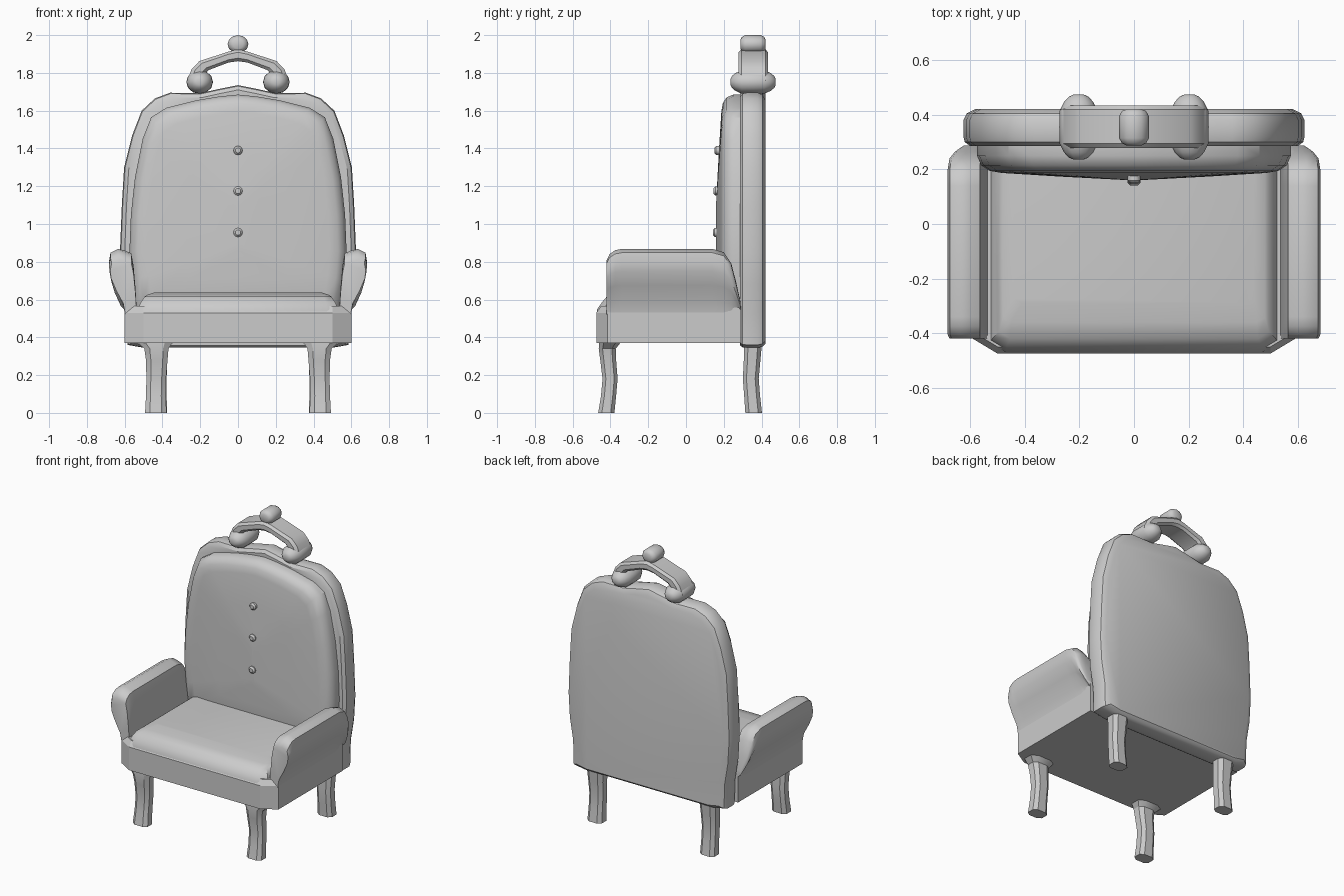
import bpy, bmesh, math
from mathutils import Vector


def loft(name, rings, mirror=False, angle=35, closed=False):
    """Skin a list of equal-length point loops and cap both ends."""
    bm = bmesh.new()
    vs = [[bm.verts.new(p) for p in r] for r in rings]
    n = len(vs[0])
    for a, b in zip(vs, vs[1:]):
        for i in range(n):
            j = (i + 1) % n
            bm.faces.new((a[i], a[j], b[j], b[i]))
    bm.faces.new(vs[0])
    bm.faces.new(vs[-1])
    bmesh.ops.recalc_face_normals(bm, faces=bm.faces)
    me = bpy.data.meshes.new(name)
    bm.to_mesh(me)
    bm.free()
    ob = bpy.data.objects.new(name, me)
    bpy.context.collection.objects.link(ob)
    if mirror:
        ob.modifiers.new("Mirror", 'MIRROR').use_mirror_merge = False
    bpy.ops.object.select_all(action='DESELECT')
    ob.select_set(True)
    bpy.context.view_layer.objects.active = ob
    bpy.ops.object.shade_smooth_by_angle(angle=math.radians(angle))
    return ob


def symmetric(half):
    """Complete a right-hand half outline, from top centre to bottom."""
    return half + [(-x, z) for x, z in reversed(half) if x > 0]


def panel_ring(outline, y, inset, cz):
    """Outline in the xz plane at depth y, drawn in towards (0, cz)."""
    w = max(x for x, z in outline)
    h = max(z for x, z in outline) - cz
    return [(x * (1 - inset / w), y, cz + (z - cz) * (1 - inset / h)) for x, z in outline]


# Back frame
frame = symmetric([(0, 1.735), (0.1, 1.715), (0.2, 1.693), (0.36, 1.695), (0.44, 1.665), (0.51, 1.6),
                   (0.56, 1.47), (0.603, 1.3), (0.615, 1.1), (0.625, 0.85), (0.615, 0.68),
                   (0.59, 0.53), (0.585, 0.36), (0.5, 0.345)])
loft("back_frame", [panel_ring(frame, y, d, 0.8) for y, d in
                    [(0.285, 0.025), (0.30, 0.005), (0.32, 0), (0.38, 0), (0.405, 0.012), (0.422, 0.045)]])

# Padded back
pad = symmetric([(0, 1.685), (0.1, 1.675), (0.22, 1.655), (0.38, 1.615), (0.46, 1.565), (0.505, 1.45),
                 (0.545, 1.25), (0.567, 1.05), (0.575, 0.85), (0.562, 0.7), (0.54, 0.54)])
loft("back_cushion", [panel_ring(pad, y, d, 0.95) for y, d in
                      [(0.30, 0), (0.25, 0), (0.215, 0.015), (0.195, 0.045), (0.187, 0.09),
                       (0.174, 0.3), (0.166, 0.45), (0.16, 0.565)]])

# Buttons
for row, z in enumerate((0.955, 1.175, 1.39)):
    for col, x in enumerate((-0.305, 0, 0.305)):
        y0 = 0.142 + (0.037 if x else 0) + 0.004 * row
        prof = [(0.22, 0.022), (y0 + 0.01, 0.024), (y0, 0.014)]
        loft(f"button_{row}_{col}", [[(x + r * math.cos(k * math.pi / 6), y, z + r * math.sin(k * math.pi / 6))
                                      for k in range(12)] for y, r in prof])


# Seat base and seat cushion
def seat_ring(z, w, front, back, c, sag=0.0):
    return [(-w, back, z), (-w, front + c * 0.6, z), (-w + c, front, z),
            (w - c, front, z), (w, front + c * 0.6, z), (w, back, z)]


loft("seat_base", [seat_ring(0.37, 0.60, -0.475, 0.29, 0.10), seat_ring(0.53, 0.60, -0.475, 0.29, 0.10),
                   seat_ring(0.565, 0.60, -0.45, 0.29, 0.10)], angle=25)
loft("seat_cushion", [seat_ring(z, w, f, 0.28, c) for z, w, f, c in
                      [(0.5, 0.53, -0.472, 0.06), (0.55, 0.53, -0.47, 0.06), (0.585, 0.515, -0.445, 0.05),
                       (0.615, 0.495, -0.42, 0.04), (0.625, 0.48, -0.36, 0.03), (0.638, 0.44, -0.29, 0.03)]],
     angle=40)

# Arms: one cross-section lofted front to back, lowered at both ends
arm = [(0.535, 0.52), (0.542, 0.65), (0.553, 0.78), (0.565, 0.845), (0.60, 0.86), (0.635, 0.868),
       (0.675, 0.848), (0.683, 0.80), (0.678, 0.75), (0.65, 0.675), (0.61, 0.59), (0.598, 0.52)]
stations = [(-0.42, 0.83, 0.95), (-0.405, 0.92, 1), (-0.375, 0.98, 1), (-0.34, 1, 1), (0.14, 1, 1),
            (0.20, 0.95, 1), (0.24, 0.78, 0.95), (0.265, 0.5, 0.8), (0.288, 0.2, 0.55)]
loft("armrest", [[(0.55 + (x - 0.55) * sx, y, 0.52 + (z - 0.52) * sz) for x, z in arm]
                 for y, sz, sx in stations], mirror=True, angle=40)


# Legs: octagonal, gently curved, flared at the top
def leg(name, path, mirror=True):
    rings = []
    for x, y, z, rx, ry in path:
        a, b = rx * 0.55, ry * 0.55
        rings.append([(x + dx, y + dy, z) for dx, dy in
                      [(-rx, -b), (-a, -ry), (a, -ry), (rx, -b), (rx, b), (a, ry), (-a, ry), (-rx, b)]])
    loft(name, rings, mirror, 30)


leg("front_leg", [(0.435, -0.422, 0, 0.057, 0.043), (0.435, -0.41, 0.09, 0.052, 0.04),
                  (0.433, -0.402, 0.18, 0.052, 0.04), (0.43, -0.412, 0.28, 0.057, 0.042),
                  (0.432, -0.417, 0.34, 0.064, 0.045), (0.44, -0.40, 0.38, 0.10, 0.06)])
leg("back_leg", [(0.43, 0.358, 0, 0.055, 0.044), (0.43, 0.35, 0.09, 0.052, 0.042),
                 (0.43, 0.343, 0.18, 0.052, 0.042), (0.43, 0.35, 0.28, 0.056, 0.044),
                 (0.43, 0.355, 0.38, 0.064, 0.048)])

# Crest arch: chamfered bar swept along an upper and lower line
top = [(0, 1.925), (0.05, 1.913), (0.205, 1.862), (0.245, 1.82), (0.27, 1.76)]
low = [(0, 1.862), (0.05, 1.855), (0.155, 1.815), (0.175, 1.795), (0.185, 1.75)]
top = [(-x, z) for x, z in top[:0:-1]] + top
low = [(-x, z) for x, z in low[:0:-1]] + low
rings = []
for t, l in zip(top, low):
    t, l = Vector(t), Vector(l)
    sec = [(0.295, 0), (0.278, 0.25), (0.278, 0.75), (0.295, 1), (0.42, 1), (0.435, 0.75), (0.435, 0.25), (0.42, 0)]
    rings.append([(*t.lerp(l, s).to_tuple()[:1], y, t.lerp(l, s)[1]) for y, s in sec])
loft("crest_arch", rings, angle=30)


# Scroll ends and top knob: rounded rolls lying along y
def roll(name, cx, cz, rx, rz, prof, mirror=False):
    loft(name, [[(cx + rx * s * math.cos(k * math.pi / 6), y, cz + rz * s * math.sin(k * math.pi / 6))
                 for k in range(12)] for y, s in prof], mirror, 45)


roll("crest_scroll", 0.203, 1.752, 0.071, 0.063,
     [(0.236, 0.25), (0.243, 0.5), (0.262, 0.75), (0.295, 0.98), (0.355, 1), (0.415, 0.98),
      (0.448, 0.75), (0.467, 0.5), (0.475, 0.25)], True)
roll("crest_knob", 0, 1.952, 0.055, 0.048,
     [(0.288, 0.5), (0.296, 0.8), (0.315, 1), (0.395, 1), (0.414, 0.8), (0.422, 0.5)])
